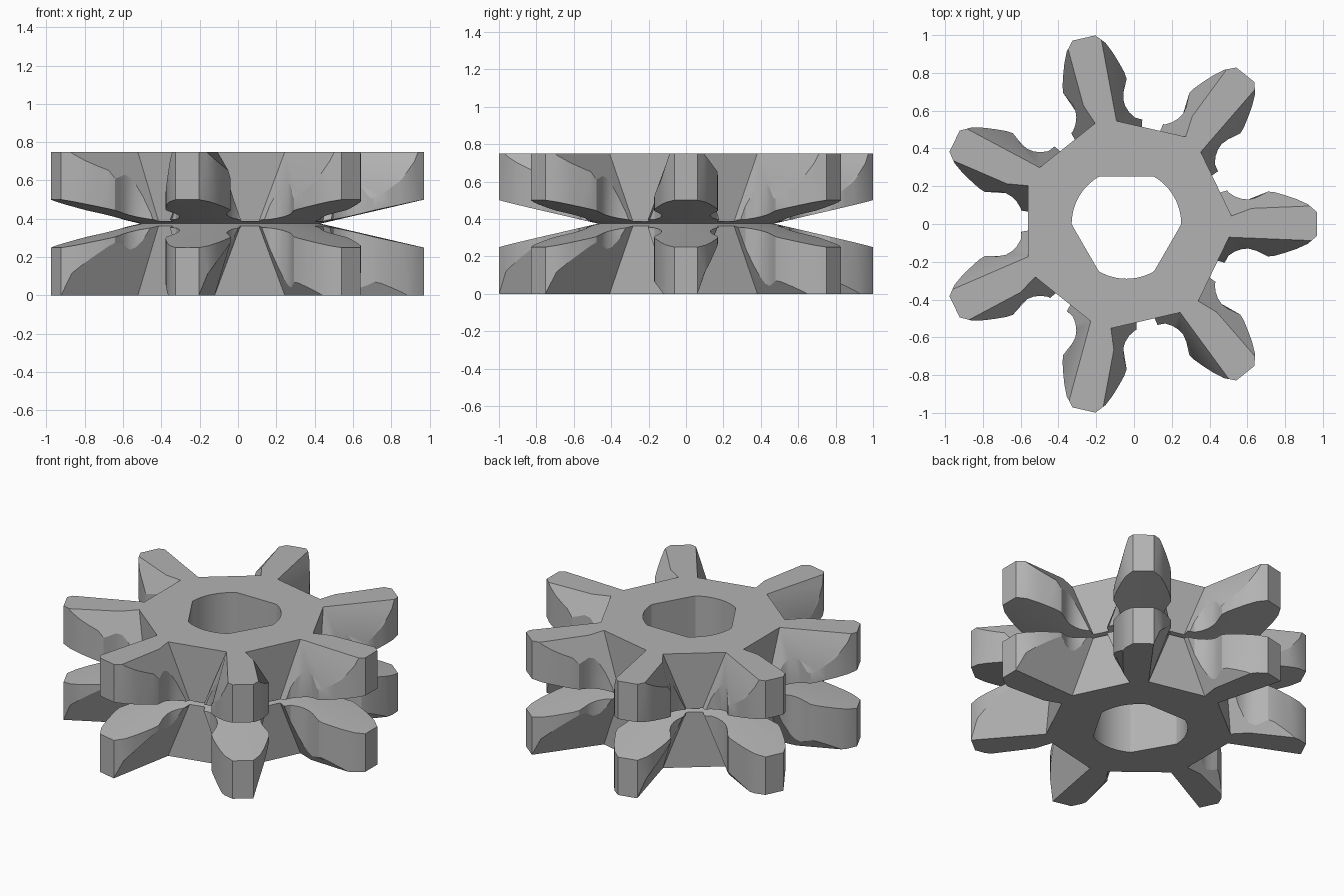
import bpy, bmesh, math
from mathutils import Matrix

cube = bpy.data.objects.get("Cube")
if cube:
    bpy.data.objects.remove(cube, do_unlink=True)

TEETH, HEIGHT, CX = 7, 0.75, -0.04
MID = HEIGHT / 2
STEP = math.tau / TEETH
ROOT = 0.56

steel = bpy.data.materials.new("grey steel")
steel.use_nodes = True
grey = (0.45, 0.45, 0.45, 1)
steel.diffuse_color = grey
steel.node_tree.nodes["Principled BSDF"].inputs["Base Color"].default_value = grey


def loft(bm, rings, closed=False):
    """Skin matching rings of points, capping the ends unless closed."""
    rows = [[bm.verts.new(p) for p in ring] for ring in rings]
    pairs = list(zip(rows, rows[1:]))
    if closed:
        pairs.append((rows[-1], rows[0]))
    else:
        bm.faces.new(rows[0])
        bm.faces.new(rows[-1])
    for a, b in pairs:
        for i in range(len(a)):
            j = (i + 1) % len(a)
            bm.faces.new((a[i], a[j], b[j], b[i]))


def make(name, bm):
    bmesh.ops.recalc_face_normals(bm, faces=bm.faces)
    mesh = bpy.data.meshes.new(name)
    bm.to_mesh(mesh)
    bm.free()
    mesh.materials.append(steel)
    ob = bpy.data.objects.new(name, mesh)
    bpy.context.collection.objects.link(ob)
    ob.location.x = CX
    return ob


def prism(name, outline, z0, z1):
    bm = bmesh.new()
    loft(bm, [[(x, y, z) for x, y in outline] for z in (z0, z1)])
    return make(name, bm)


# Toothed blank: half a tooth, mirrored and repeated, joined by round roots
half = [(1.01, .062), (.96, .105), (.9, .132), (.84, .152), (.785, .168),
        (.75, .172), (.72, .158), (.68, .138), (.645, .13), (.61, .133),
        (.575, .145), (.54, .168)]
tooth = [(r, -t) for r, t in reversed(half)] + half
tooth += [(ROOT * math.cos(STEP * f), ROOT * math.sin(STEP * f)) for f in (.4, .5, .6)]
outline = []
for i in range(TEETH):
    c, s = math.cos(i * STEP), math.sin(i * STEP)
    outline += [(r * c - t * s, r * s + t * c) for r, t in tooth]
gear = prism("double_sprocket", outline, 0, HEIGHT)

# Bore: a circle with three flats
bore = []
for i in range(72):
    a = math.tau * i / 72
    off = (a - math.pi / 2 + math.pi / 3) % (math.tau / 3) - math.pi / 3
    r = min(.29, .252 / math.cos(off))
    bore.append((r * math.cos(a), r * math.sin(a)))
bore_cutter = prism("bore_cutter", bore, -.1, HEIGHT + .1)

# Hourglass notches that widen outward between the teeth
bm = bmesh.new()
NARROW, WIDE, INNER, OUTER = .045, .188, .52, 1.2
for i in range(TEETH):
    start = len(bm.verts)
    rings = []
    for r in (INNER, OUTER):
        k = 1 + (r - INNER) * .375 / WIDE
        rise = MID * 1.2
        w = NARROW + (WIDE - NARROW) * 1.2
        shape = [(-w, rise), (-NARROW, 0), (-w, -rise), (w, -rise), (NARROW, 0), (w, rise)]
        rings.append([(r, t * k - .015, MID + z) for t, z in shape])
    loft(bm, rings)
    bm.verts.ensure_lookup_table()
    bmesh.ops.rotate(bm, verts=bm.verts[start:], cent=(0, 0, 0),
                     matrix=Matrix.Rotation((i + .5) * STEP, 3, 'Z'))
notch_cutter = make("notch_cutter", bm)

# V groove that splits the teeth into two rows
bm = bmesh.new()
SIDES = 84
section = [(.47, MID), (1.226, MID + .175), (1.226, MID - .175)]
loft(bm, [[(r * math.cos(a), r * math.sin(a), z) for r, z in section]
          for a in (math.tau * i / SIDES for i in range(SIDES))], closed=True)
groove_cutter = make("groove_cutter", bm)

# Cut the blank
cutters = (bore_cutter, notch_cutter, groove_cutter)
for cutter in cutters:
    cutter.hide_render = True
    mod = gear.modifiers.new(cutter.name, 'BOOLEAN')
    mod.operation, mod.solver, mod.object = 'DIFFERENCE', 'EXACT', cutter
bpy.context.view_layer.update()
graph = bpy.context.evaluated_depsgraph_get()
result = bpy.data.meshes.new_from_object(gear.evaluated_get(graph))
gear.modifiers.clear()
gear.data = result
for cutter in cutters:
    bpy.data.objects.remove(cutter, do_unlink=True)

# Smooth flanks with crisp edges
bpy.ops.object.select_all(action='DESELECT')
gear.select_set(True)
bpy.context.view_layer.objects.active = gear
bpy.ops.object.shade_smooth_by_angle(angle=math.radians(22))
